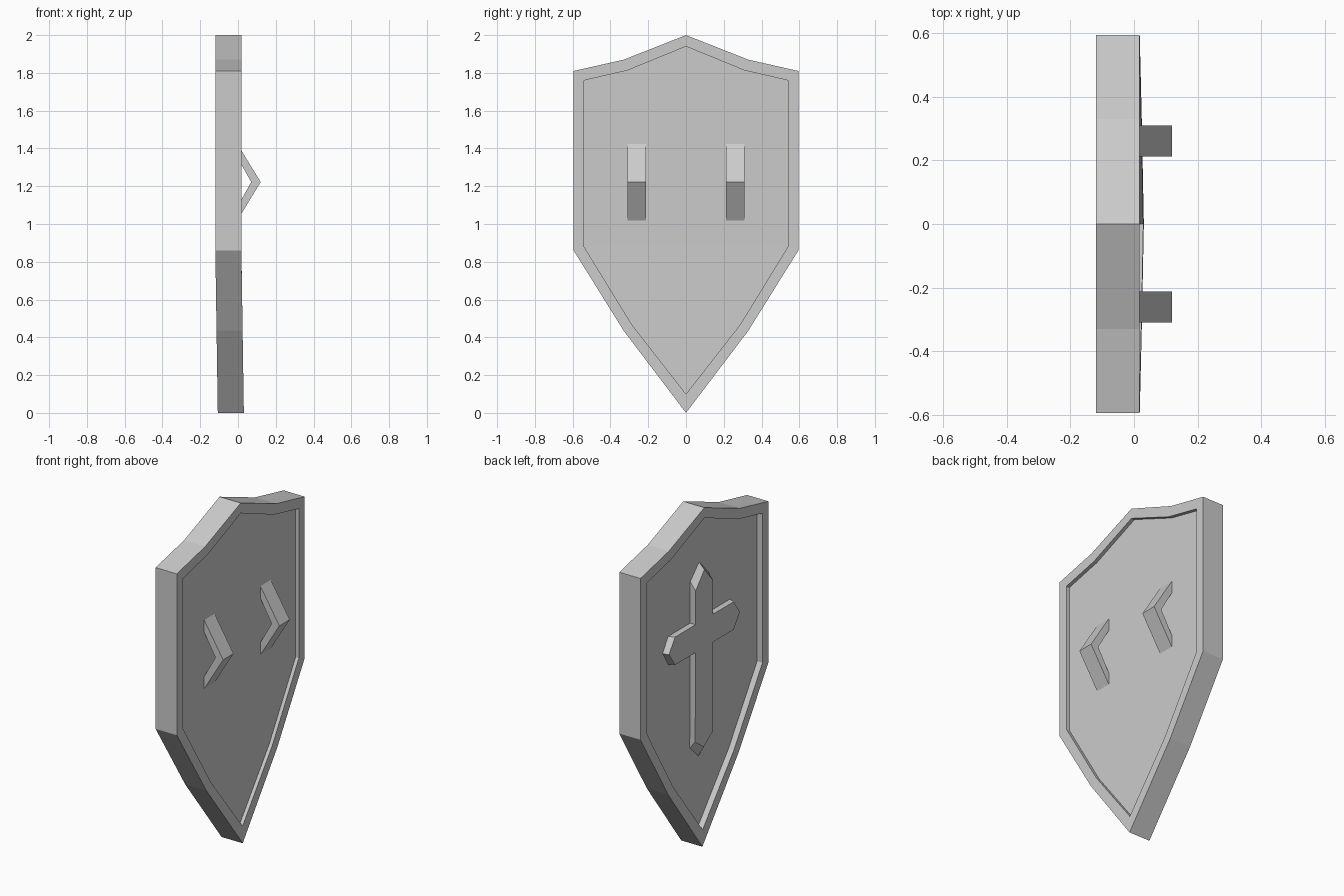
import bpy, bmesh

if "Cube" in bpy.data.objects:
    bpy.data.objects.remove(bpy.data.objects["Cube"])

grey = bpy.data.materials.new("plain grey")
grey.diffuse_color = (0.6, 0.6, 0.6, 1)
grey.use_nodes = True
grey.node_tree.nodes["Principled BSDF"].inputs["Base Color"].default_value = grey.diffuse_color

FRONT, BACK = -0.12, 0.018            # rim faces
PANEL_FRONT, PANEL_BACK = -0.085, -0.003  # recessed panel faces


def lean(x, z):
    """The lower point sweeps slightly towards the grip side."""
    return x + 0.013 * max(0.0, 0.86 - z) / 0.86


def finish(name, bm):
    bmesh.ops.remove_doubles(bm, verts=bm.verts[:], dist=1e-5)
    bmesh.ops.recalc_face_normals(bm, faces=bm.faces[:])
    mesh = bpy.data.meshes.new(name)
    bm.to_mesh(mesh)
    bm.free()
    mesh.materials.append(grey)
    obj = bpy.data.objects.new(name, mesh)
    bpy.context.collection.objects.link(obj)
    return obj


def mirrored(half):
    """Close a half outline that starts and ends on the centre line."""
    return half + [(-y, z) for y, z in half[-2:0:-1]]


def ring(bm, outline, x):
    return [bm.verts.new((lean(x, z), y, z)) for y, z in outline]


def bridge(bm, a, b):
    n = len(a)
    for i in range(n):
        j = (i + 1) % n
        bm.faces.new((a[i], a[j], b[j], b[i]))


# shield body: outer wall, rim, recess walls and panels on both sides
outer = mirrored([(0, 2.0), (0.33, 1.87), (0.595, 1.81),
                  (0.595, 0.86), (0.33, 0.435), (0, 0.0)])
inner = mirrored([(0, 1.94), (0.31, 1.813), (0.54, 1.76),
                  (0.54, 0.88), (0.285, 0.465), (0, 0.10)])
bm = bmesh.new()
loops = [ring(bm, inner, PANEL_FRONT), ring(bm, inner, FRONT),
         ring(bm, outer, FRONT), ring(bm, outer, BACK),
         ring(bm, inner, BACK), ring(bm, inner, PANEL_BACK)]
for a, b in zip(loops, loops[1:]):
    bridge(bm, a, b)
for p in (loops[0], loops[-1]):
    bm.faces.new((p[0], p[1], p[2], p[3], p[7], p[8], p[9]))
    bm.faces.new((p[3], p[4], p[6], p[7]))
    bm.faces.new((p[4], p[5], p[6]))
finish("shield_body", bm)


# raised cross with pointed, bevelled ends
def cross_outline(top, top_tip, arm, arm_tip, low, low_tip):
    w, mid = 0.082, 1.26
    return mirrored([(0, top_tip), (w, top), (w, mid + w), (arm, mid + w),
                     (arm_tip, mid), (arm, mid - w), (w, mid - w),
                     (w, low), (0, low_tip)])


bm = bmesh.new()
base = ring(bm, cross_outline(1.59, 1.675, 0.29, 0.34, 0.60, 0.52), PANEL_FRONT + 0.004)
face = ring(bm, cross_outline(1.54, 1.635, 0.272, 0.33, 0.65, 0.59), FRONT)
bridge(bm, base, face)
bm.faces.new(base)
bm.faces.new(face)
finish("raised_cross", bm)

# pair of angled grips on the other side
profile = [(-0.004, 1.425), (0.12, 1.222), (-0.004, 1.018),
           (-0.004, 1.09), (0.07, 1.222), (-0.004, 1.353)]
for side, name in ((1, "left_grip"), (-1, "right_grip")):
    bm = bmesh.new()
    a, b = [[bm.verts.new((x, side * y, z)) for x, z in profile]
            for y in (0.213, 0.31)]
    bridge(bm, a, b)
    bm.faces.new(a)
    bm.faces.new(b)
    finish(name, bm)
